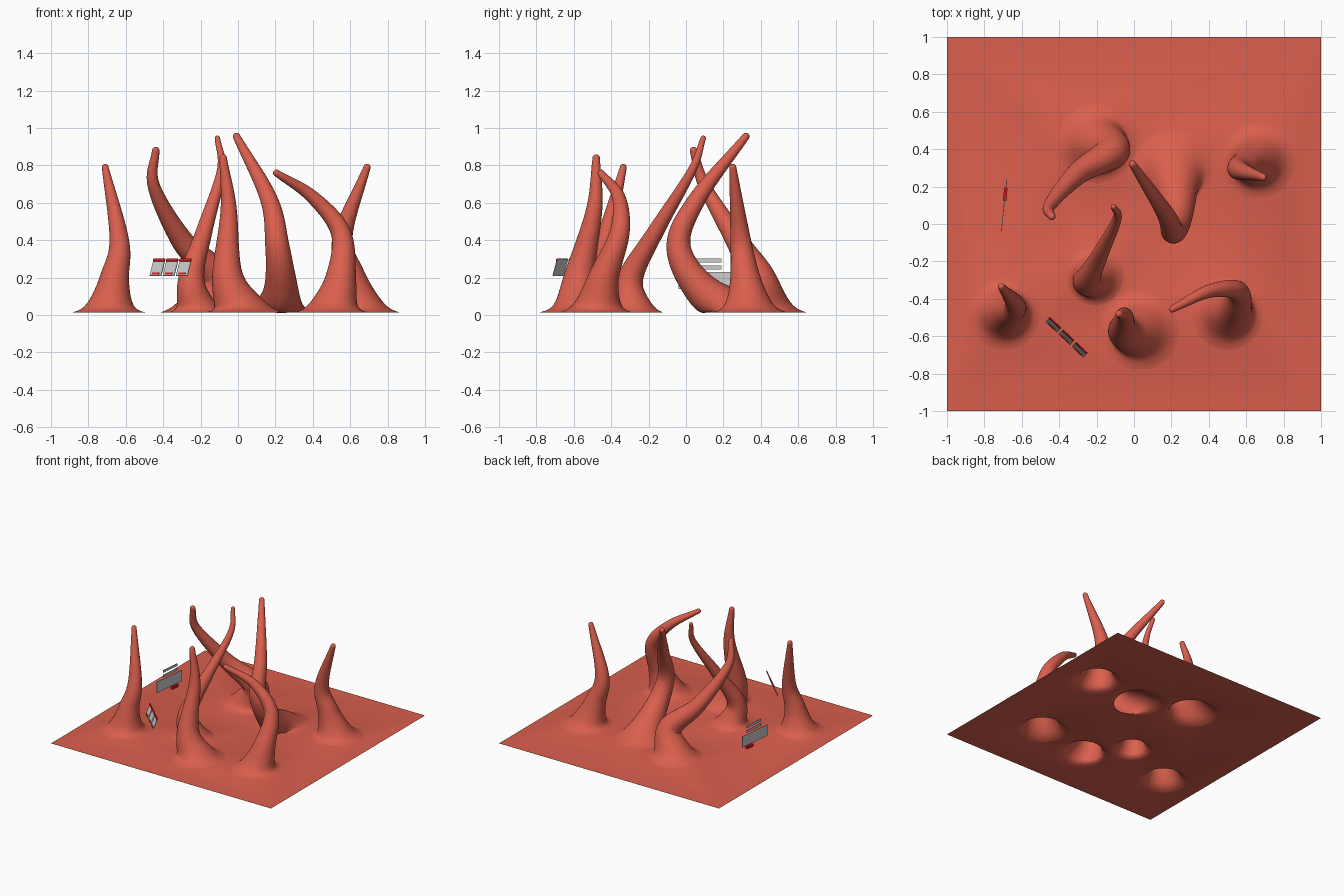
import bpy, bmesh
from math import cos, sin, pi, exp, atan2, radians
from mathutils import Vector, Matrix, Euler

if "Cube" in bpy.data.objects:
    bpy.data.objects.remove(bpy.data.objects["Cube"])

GROUND = 0.015
SIDES = 40


def material(name, rgb):
    m = bpy.data.materials.new(name)
    m.diffuse_color = (*rgb, 1)
    m.use_nodes = True
    m.node_tree.nodes["Principled BSDF"].inputs["Base Color"].default_value = m.diffuse_color
    return m


coral = material("coral", (0.70, 0.115, 0.075))
red = material("red", (0.75, 0.01, 0.01))


def radius(t):
    """Shared taper: slim cone with a skirt that flares into the ground."""
    return 0.018 + 0.065 * (1 - t) + 0.07 * exp(-t / 0.12) + 0.04 * exp(-t / 0.015)


def catmull(ctrl, steps):
    pts = [ctrl[0] * 2 - ctrl[1]] + ctrl + [ctrl[-1] * 2 - ctrl[-2]]
    out = []
    for i in range(1, len(pts) - 2):
        a, b, c, d = pts[i - 1:i + 3]
        for s in range(steps):
            t = s / steps
            if i == 1:
                t *= t  # denser rings in the flare
            out.append(0.5 * (2 * b + (c - a) * t + (2 * a - 5 * b + 4 * c - d) * t ** 2
                              + (3 * b - a - 3 * c + d) * t ** 3))
    return out + [ctrl[-1]]


bm = bmesh.new()


def tentacle(girth, base, *path):
    """Sweep the taper from a ground ring along a curve; returns the ground ring."""
    pts = catmull([Vector((*base, GROUND))] + [Vector(p) for p in path], 14)
    arc = [0]
    for a, b in zip(pts, pts[1:]):
        arc.append(arc[-1] + (b - a).length)
    u, v, n = Vector((1, 0, 0)), Vector((0, 1, 0)), Vector((0, 0, 1))
    rings = []

    def ring(c, rad):
        angles = [2 * pi * k / SIDES for k in range(SIDES)]
        rings.append([bm.verts.new(c + rad * (cos(a) * u + sin(a) * v)) for a in angles])

    for i, c in enumerate(pts):
        t = arc[i] / arc[-1]
        tangent = (pts[min(i + 1, len(pts) - 1)] - pts[max(i - 1, 0)]).normalized()
        facing = Vector((0, 0, 1)).lerp(tangent, min(t / 0.22, 1)).normalized()
        turn = n.rotation_difference(facing)
        u, v, n = turn @ u, turn @ v, facing
        ring(c, radius(t) * girth)
    # rounded tip
    rad = radius(1) * girth
    for k in range(1, 5):
        a = k * pi / 10
        ring(pts[-1] + n * rad * sin(a), rad * cos(a))
    tip = bm.verts.new(pts[-1] + n * rad)
    for k in range(SIDES):
        j = (k + 1) % SIDES
        for lo, hi in zip(rings, rings[1:]):
            bm.faces.new((lo[k], lo[j], hi[j], hi[k]))
        bm.faces.new((rings[-1][k], rings[-1][j], tip))
    return rings[0]


holes = [
    # front left
    tentacle(1.0, (-0.69, -0.48), (-0.66, -0.47, 0.2), (-0.635, -0.43, 0.4),
             (-0.71, -0.335, 0.79)),
    # back left, sweeping left
    tentacle(1.1, (-0.2, 0.43), (-0.12, 0.385, 0.2), (-0.3, 0.27, 0.4),
             (-0.45, 0.1, 0.69), (-0.44, 0.04, 0.88)),
    # centre right, hooking forward and then back
    tentacle(1.1, (0.21, 0.29), (0.23, 0.08, 0.14), (0.21, -0.04, 0.37),
             (0.165, 0.06, 0.62), (-0.008, 0.32, 0.955)),
    # centre left, leaning back
    tentacle(0.8, (-0.21, -0.28), (-0.25, -0.3, 0.19), (-0.18, -0.16, 0.45),
             (-0.09, 0.03, 0.77), (-0.11, 0.092, 0.945)),
    # front centre
    tentacle(1.1, (0.03, -0.57), (-0.055, -0.57, 0.2), (-0.05, -0.49, 0.57),
             (-0.08, -0.48, 0.84)),
    # front right, bending left
    tentacle(1.0, (0.5, -0.48), (0.55, -0.44, 0.2), (0.55, -0.355, 0.44),
             (0.4, -0.36, 0.63), (0.205, -0.455, 0.76)),
    # back right
    tentacle(1.05, (0.66, 0.34), (0.6, 0.315, 0.21), (0.56, 0.29, 0.42),
             (0.69, 0.25, 0.79)),
]

# Ground sheet: a square filled around the tentacle openings
corners = [bm.verts.new((x, y, GROUND)) for x, y in ((-1, -1), (1, -1), (1, 1), (-1, 1))]
outline = [bm.edges.new((corners[i], corners[i - 1])) for i in range(4)]
for loop in holes:
    outline += [bm.edges.get((loop[k - 1], loop[k])) for k in range(SIDES)]
filled = bmesh.ops.triangle_fill(bm, edges=outline, use_beauty=True, use_dissolve=False)
flat = [g for g in filled["geom"] if isinstance(g, bmesh.types.BMFace)]
sets = [set(h) for h in holes]
plugs = [f for f in flat if any(set(f.verts) <= s for s in sets)]
if plugs:
    bmesh.ops.delete(bm, geom=plugs, context='FACES_ONLY')
for f in bm.faces:
    f.normal_update()
    f.smooth = True
    if all(abs(v.co.z - GROUND) < 1e-6 for v in f.verts) and f.normal.z < 0:
        f.normal_flip()
mesh = bpy.data.meshes.new("tentacle_sheet")
bm.to_mesh(mesh)
bm.free()
mesh.materials.append(coral)
bpy.context.collection.objects.link(bpy.data.objects.new("tentacle_sheet", mesh))


def slab(name, frame, centre, size, mat=None):
    """Thin box placed in a panel's local frame (x across, y depth, z up)."""
    b = bmesh.new()
    bmesh.ops.create_cube(b, size=1, matrix=frame @ Matrix.Translation(centre)
                          @ Matrix.Diagonal((*size, 1)))
    me = bpy.data.meshes.new(name)
    b.to_mesh(me)
    b.free()
    if mat:
        me.materials.append(mat)
    bpy.context.collection.objects.link(bpy.data.objects.new(name, me))


# Three small cards with red header and button, leaning back
cards = (Matrix.Translation((-0.36, -0.605, 0.255))
         @ Euler((radians(-20), 0, atan2(-0.19, 0.2))).to_matrix().to_4x4())
for i in (-1, 0, 1):
    x = i * 0.097
    slab("card", cards, (x, 0, 0), (0.084, 0.004, 0.095))
    slab("card_header", cards, (x, -0.002, 0.041), (0.084, 0.006, 0.014), red)
    slab("card_button", cards, (x, -0.002, -0.036), (0.05, 0.006, 0.01), red)

# Upright form panel: fields, message box and red button
form = (Matrix.Translation((-0.7, 0.05, 0))
        @ Euler((0, 0, radians(84))).to_matrix().to_4x4())
for z in (0.292, 0.255):
    slab("form_field", form, (0.06, 0, z), (0.16, 0.004, 0.02))
slab("message_box", form, (0.05, 0, 0.185), (0.28, 0.004, 0.09))
slab("form_button", form, (0.11, 0, 0.122), (0.07, 0.018, 0.022), red)
